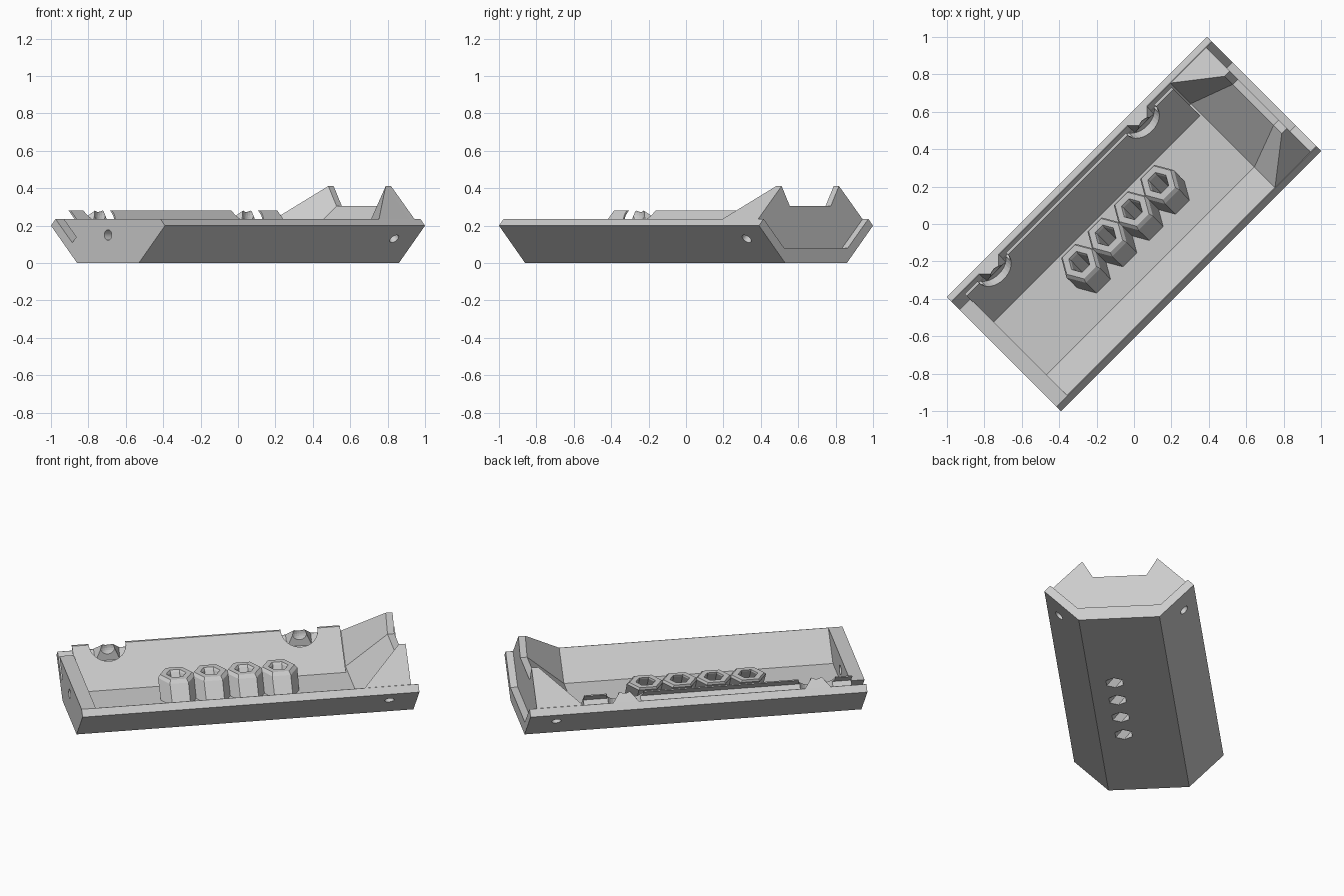
import bpy, bmesh, math
from mathutils import Matrix, Vector

cube = bpy.data.objects.get("Cube")
if cube:
    bpy.data.objects.remove(cube, do_unlink=True)

grey = bpy.data.materials.new("light_grey")
grey.use_nodes = True
grey.diffuse_color = (0.6, 0.6, 0.6, 1)
grey.node_tree.nodes["Principled BSDF"].inputs["Base Color"].default_value = (0.6, 0.6, 0.6, 1)


def finish(name, bm):
    bmesh.ops.recalc_face_normals(bm, faces=bm.faces)
    mesh = bpy.data.meshes.new(name)
    bm.to_mesh(mesh)
    bm.free()
    mesh.materials.append(grey)
    obj = bpy.data.objects.new(name, mesh)
    bpy.context.collection.objects.link(obj)
    return obj


def loft(name, rings, cyclic=False):
    """Skin equal-length rings of points; cap the ends unless cyclic."""
    bm = bmesh.new()
    rows = [[bm.verts.new(p) for p in ring] for ring in rings]
    n = len(rows[0])
    pairs = list(zip(rows, rows[1:])) + ([(rows[-1], rows[0])] if cyclic else [])
    for a, b in pairs:
        for i in range(n):
            j = (i + 1) % n
            bm.faces.new((a[i], a[j], b[j], b[i]))
    if not cyclic:
        bm.faces.new(rows[0])
        bm.faces.new(rows[-1])
    return finish(name, bm)


def prism(name, profile, u0, u1):
    """Extrude a cross-section along the length of the tray."""
    return loft(name, [[(u, v, z) for v, z in profile] for u in (u0, u1)])


def cylinder(name, centre, radius, depth, tilt, axis="X"):
    bm = bmesh.new()
    place = Matrix.Translation(centre) @ Matrix.Rotation(math.radians(tilt), 4, axis)
    bmesh.ops.create_cone(bm, cap_ends=True, segments=32, radius1=radius,
                          radius2=radius, depth=depth, matrix=place)
    return finish(name, bm)


def cut(obj, cutters):
    for c in cutters:
        mod = obj.modifiers.new("cut", "BOOLEAN")
        mod.operation = "DIFFERENCE"
        mod.solver = "EXACT"
        mod.object = c
    bpy.context.view_layer.update()
    evaluated = obj.evaluated_get(bpy.context.evaluated_depsgraph_get())
    mesh = bpy.data.meshes.new_from_object(evaluated)
    obj.modifiers.clear()
    obj.data = mesh


def mirrored(half):
    return half + [(-v, z) for v, z in reversed(half)]


# Tray shell with sloping long sides and upright ends
tray = prism("tray", mirrored([(0.233, 0), (0.431, 0.2), (0.398, 0.235)]), -0.983, 0.983)
cavity = prism("cavity_cutter", mirrored([(0.24, 0.08), (0.49, 0.33)]), -0.9, 1.1)
slot = prism("slot_cutter", [(0.42, 0.259), (0.27, 0.109), (0.24, 0.139), (0.36, 0.259)], -1.05, -0.88)
end_hole = cylinder("end_hole_cutter", (-0.95, 0, 0.15), 0.028, 0.2, 90, "Y")
screw_holes = [cylinder("screw_hole_cutter", (0.82, s * 0.361, 0.13), 0.028, 0.2, s * 45)
               for s in (-1, 1)]


# Leaning hexagonal sockets
def hex_ring(u, z, r):
    lean = -0.09 + 0.77 * z
    return [(u + r * math.cos(k * math.pi / 3), lean + r * math.sin(k * math.pi / 3), z)
            for k in range(6)]


sockets, socket_holes = [], []
for i in range(4):
    u = -0.35 + 0.199 * i
    rings = [(0.0, 0.054), (0.06, 0.105), (0.185, 0.108), (0.2, 0.094), (0.2, 0.058), (0.19, 0.052)]
    sockets.append(loft("hex_socket", [hex_ring(u, z, r) for z, r in rings], cyclic=True))
    socket_holes.append(loft("socket_hole_cutter", [hex_ring(u, z, 0.056) for z in (-0.02, 0.19)]))

cut(tray, [cavity, slot, end_hole] + screw_holes + socket_holes)

# Raised end block: ramp inside, two peaks with a notch between them
floor_line = [(0.396, 0.235), (0.24, 0.08)]
peak_line = [(0.217, 0.412), (0.155, 0.305)]
base = mirrored([(0.4, 0.23), (0.25, 0.07)])
rings = []
for u, top in ((0.67, floor_line), (0.9, peak_line), (0.94, peak_line)):
    rings.append([(u, v, z) for v, z in mirrored(top) + base[::-1]])
end_block = loft("end_block", rings)
cut(end_block, screw_holes)

# Thick back lining with an overhanging lip
lining = prism("back_lining", [(0.16, 0.08), (0.36, 0.28), (0.375, 0.28), (0.332, 0.237),
                               (0.366, 0.203), (0.37, 0.19), (0.2, 0.06), (0.16, 0.06)],
               -0.905, 0.658)
centres = (-0.7, 0.42)
normal = Vector((0, -1, 1)).normalized()
dips = [cylinder("dip_cutter", Vector((c, 0.398, 0.242)) + normal * 0.075, 0.108, 0.15, 45)
        for c in centres]
cut(lining, dips)

# Small hollowed tabs standing in the dips
tabs, bowls = [], []
for c in centres:
    rows = [[(c + s * w, v, z) for w, v, z in
             ((0.075, 0.398, 0.235), (0.03, 0.353, 0.28), (0.03, 0.345, 0.28), (0.075, 0.34, 0.175))]
            for s in (-1, 1)]
    tab = loft("rim_tab", rows)
    bm = bmesh.new()
    bmesh.ops.create_uvsphere(bm, u_segments=32, v_segments=16, radius=0.068,
                              matrix=Matrix.Translation((c, 0.292, 0.268)))
    bowl = finish("bowl_cutter", bm)
    cut(tab, [bowl])
    tabs.append(tab)
    bowls.append(bowl)

for helper in [cavity, slot, end_hole] + screw_holes + socket_holes + dips + bowls:
    bpy.data.objects.remove(helper, do_unlink=True)

# Turn the whole tray to lie diagonally
for obj in [tray, end_block, lining] + sockets + tabs:
    obj.data.transform(Matrix.Rotation(math.radians(45), 4, "Z"))
